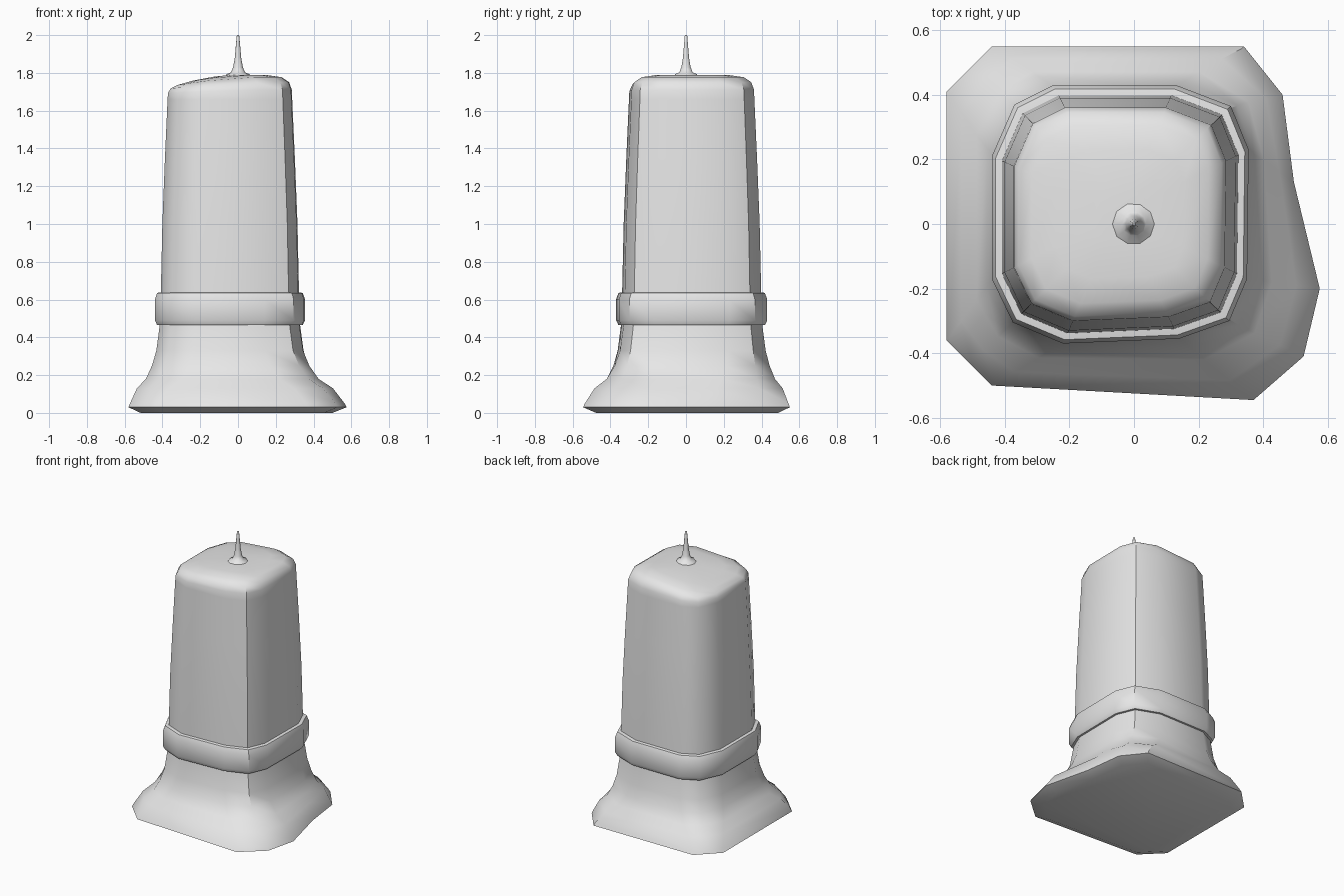
import bpy, bmesh, math
from mathutils import Vector

cube = bpy.data.objects.get("Cube")
if cube:
    bpy.data.objects.remove(cube, do_unlink=True)

grey = bpy.data.materials.new("plain grey")
grey.use_nodes = True
colour = (0.8, 0.8, 0.8, 1)
grey.diffuse_color = colour
grey.node_tree.nodes["Principled BSDF"].inputs["Base Color"].default_value = colour

# Rounded-square outline of the column and the lopsided outline of the foot
CENTRE = Vector((-0.045, 0.03))
COLUMN = [Vector(p) for p in (
    (-.44, .21), (-.37, .37), (-.25, .43), (.13, .43), (.30, .365), (.355, .23),
    (.35, -.17), (.295, -.30), (.14, -.355), (-.22, -.37), (-.375, -.305), (-.44, -.17))]
FOOT = [Vector(p) for p in (
    (-.58, .41), (-.51, .48), (-.44, .55), (.34, .55), (.46, .40), (.495, .13),
    (.575, -.20), (.525, -.41), (.37, -.545), (-.44, -.50), (-.51, -.43), (-.58, -.36))]


def ring(z, scale, spread=0.0, tilt=0.0):
    """Outline blended from column to foot; tilt lowers the left-hand side."""
    points = []
    for a, b in zip(COLUMN, FOOT):
        p = CENTRE + (a.lerp(b, spread) - CENTRE) * scale
        points.append((p.x, p.y, z + tilt * min(0, p.x + 0.03)))
    return points


def circle(z, r, sides=10):
    return [(r * math.cos(2 * math.pi * i / sides),
             -r * math.sin(2 * math.pi * i / sides), z) for i in range(sides)]


def loft(name, rings, angle=42, cap=True):
    """Skin a stack of rings into one object."""
    bm = bmesh.new()
    loops = [[bm.verts.new(p) for p in r] for r in rings]
    n = len(loops[0])
    for low, high in zip(loops, loops[1:]):
        for i in range(n):
            j = (i + 1) % n
            bm.faces.new((low[i], low[j], high[j], high[i]))
    if cap:
        bm.faces.new(loops[0])
        bm.faces.new(loops[-1])
    bmesh.ops.recalc_face_normals(bm, faces=bm.faces)
    mesh = bpy.data.meshes.new(name)
    bm.to_mesh(mesh)
    bm.free()
    mesh.materials.append(grey)
    obj = bpy.data.objects.new(name, mesh)
    bpy.context.collection.objects.link(obj)
    bpy.ops.object.select_all(action='DESELECT')
    obj.select_set(True)
    bpy.context.view_layer.objects.active = obj
    bpy.ops.object.shade_smooth_by_angle(angle=math.radians(angle))
    return obj


# Flared foot
loft("flared_base", [
    ring(0, .88, 1), ring(.03, 1, 1), ring(.05, .99, .98), ring(.13, 1, .68),
    ring(.18, 1, .34), ring(.25, .99, .14), ring(.33, .97, .03), ring(.48, .93)])

# Raised collar around the column
loft("collar_band", [
    ring(.465, .9), ring(.465, .97), ring(.49, 1), ring(.60, 1),
    ring(.635, .97), ring(.64, .9)])

# Tapered column with a softly domed, sloping top
loft("column", [
    ring(.47, .93), ring(.64, .92), ring(1.0, .90), ring(1.35, .865),
    ring(1.66, .83), ring(1.71, .825, 0, .05), ring(1.75, .79, 0, .1),
    ring(1.777, .69, 0, .14), ring(1.788, .5, 0, .14), ring(1.79, .2, 0, .1)])

# Thin spike flaring into the top
loft("top_spike", [
    circle(1.77, .08), circle(1.793, .06), circle(1.803, .037), circle(1.83, .026),
    circle(1.88, .017), circle(1.95, .011), circle(1.995, .007), circle(2.0, .004)], 60)
